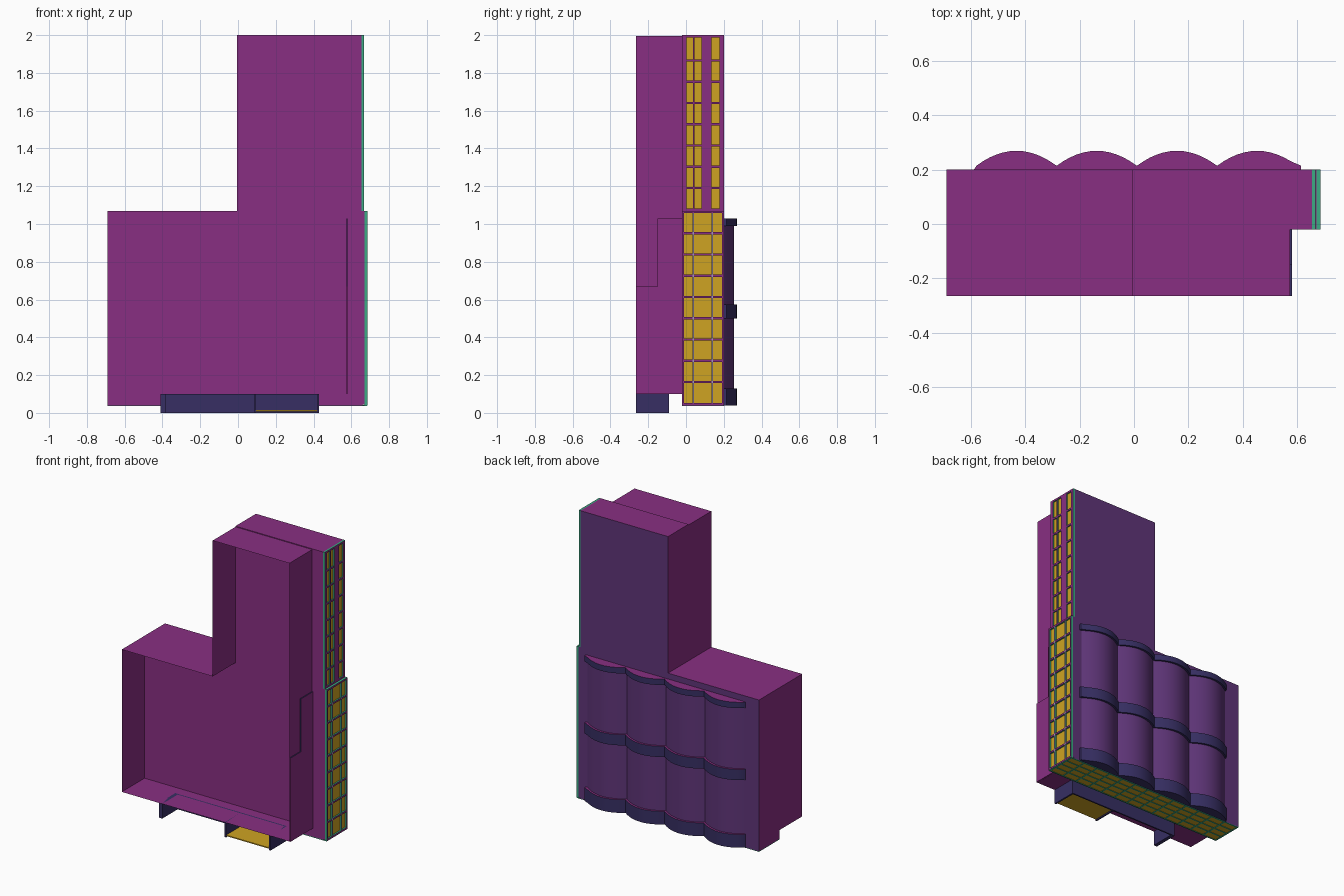
import bpy, bmesh, math

if "Cube" in bpy.data.objects:
    bpy.data.objects.remove(bpy.data.objects["Cube"])

def material(name, rgb):
    m = bpy.data.materials.new(name)
    m.diffuse_color = (*rgb, 1)
    m.use_nodes = True
    m.node_tree.nodes["Principled BSDF"].inputs["Base Color"].default_value = m.diffuse_color
    return m

PURPLE = material("purple", (0.25, 0.028, 0.225))
VIOLET = material("dark violet", (0.115, 0.036, 0.19))
NAVY = material("navy", (0.038, 0.028, 0.125))
YELLOW = material("yellow", (0.62, 0.37, 0.016))
TEAL = material("teal", (0.045, 0.40, 0.23))
LAVENDER = material("lavender", (0.36, 0.31, 0.52))

def finish(name, bm, mats, rule=None):
    bmesh.ops.recalc_face_normals(bm, faces=bm.faces)
    bm.normal_update()
    if rule:
        for f in bm.faces:
            f.material_index = rule(f)
    me = bpy.data.meshes.new(name)
    bm.to_mesh(me)
    bm.free()
    for m in mats:
        me.materials.append(m)
    ob = bpy.data.objects.new(name, me)
    bpy.context.collection.objects.link(ob)
    return ob

def prism(name, pts, place, a, b, mats, rule=None, caps=True):
    """Extrude a 2D outline from a to b; place(u, v, w) gives the 3D point."""
    bm = bmesh.new()
    ends = [[bm.verts.new(place(u, v, w)) for u, v in pts] for w in (a, b)]
    n = len(pts)
    for i in range(n):
        j = (i + 1) % n
        bm.faces.new((ends[0][i], ends[0][j], ends[1][j], ends[1][i]))
    if caps:
        bm.faces.new(ends[0])
        bm.faces.new(ends[1])
    return finish(name, bm, mats, rule)

def boxes(name, spans, mats, rule=None):
    """One object from several boxes, each given as (x0,x1,y0,y1,z0,z1)."""
    bm = bmesh.new()
    for x0, x1, y0, y1, z0, z1 in spans:
        vs = bmesh.ops.create_cube(bm, size=1)["verts"]
        for v in vs:
            v.co = (x1 if v.co.x > 0 else x0, y1 if v.co.y > 0 else y0, z1 if v.co.z > 0 else z0)
    return finish(name, bm, mats, rule)

along_y = lambda u, v, w: (u, w, v)
along_x = lambda u, v, w: (w, u, v)
along_z = lambda u, v, w: (u, v, w)

# Rear slab of the building: L outline, violet on its back
prism("rear_body",
      [(-.69, .04), (-.69, 1.07), (-.005, 1.07), (-.005, 2), (.655, 2), (.655, 1.07), (.67, 1.07), (.67, .045), (.66, .045), (.66, .04)],
      along_y, -.02, .20, [PURPLE, VIOLET], lambda f: int(f.normal.y > .5))

# Open-fronted shell of thin walls in front of the slab
prism("front_shell",
      [(-.69, .10), (-.69, 1.07), (-.005, 1.07), (-.005, 1.995), (.573, 1.995), (.573, .10)],
      along_y, -.265, -.02, [PURPLE], caps=False)

# Stepped cladding on the right shell wall, with navy edges
prism("side_cladding",
      [(-.265, .10), (-.02, .10), (-.02, 1.03), (-.15, 1.03), (-.15, .67), (-.265, .67)],
      along_x, .574, .581, [PURPLE, NAVY],
      lambda f: int(abs(f.normal.x) < .5 and f.calc_center_median().z > .5))

# Window grids on the right side: purple bars facing out, teal on their flanks
side_rule = lambda f: 0 if f.normal.x > .5 else 1
STEP = .1125

def side_bars(x0, x1, z0, z1, rows, cols):
    spans = [(x0, x1, a, b, z0, z1) for a, b in cols]
    spans += [(x0, x1, -.02, .20, z0, z0 + .012), (x0, x1, -.02, .20, z1 - .012, z1)]
    spans += [(x0, x1 - .001, -.015, .195, z - .006, z + .006) for z in rows]
    return spans

boxes("lower_window_frame",
      side_bars(.67, .685, .04, 1.07, [.163 + STEP * i for i in range(8)], [(-.02, -.01), (.19, .20)]),
      [PURPLE, TEAL], side_rule)
boxes("lower_window_mullions", [(.67, .6845, y, y + .009, .05, 1.06) for y in (.034, .135)],
      [LAVENDER, TEAL], side_rule)
boxes("lower_window_pane", [(.669, .674, -.01, .19, .05, 1.06)], [YELLOW])
boxes("upper_window_frame",
      side_bars(.655, .668, 1.07, 2, [1.19 + STEP * i for i in range(8) if i < 7],
                [(-.02, .002), (.037, .045), (.083, .135), (.178, .20)]),
      [PURPLE, TEAL], side_rule)
boxes("upper_window_pane", [(.654, .659, 0, .18, 1.08, 1.99)], [YELLOW])

# Yellow grid under the slab
xs = [-.69 + 1.362 * i / 13 for i in range(14)]
grid = [(x, x + .01, -.02, .20, .036, .041) for x in xs]
grid += [(-.69, .682, y, y + .009, .036, .041) for y in (-.02, .034, .088, .14, .191)]
boxes("underside_grid", grid, [TEAL])
boxes("underside_pane", [(-.685, .68, -.015, .195, .0385, .0405)], [YELLOW])

# Four scalloped columns on the back, with three bands
def scallops(grow):
    pts = [(.60 + grow, .19)]
    for k in (3, 2, 1, 0):
        c = -.432 + .295 * k
        for i in range(13 if k == 0 else 12):
            t = 1 - i / 6
            pts.append((c + .1475 * t + (grow if k == 3 and i == 0 else 0),
                        .20 + grow + .055 * (1 - t * t)))
    pts.append((-.58 - grow, .19))
    return pts

def smooth(ob):
    bpy.ops.object.select_all(action='DESELECT')
    ob.select_set(True)
    bpy.context.view_layer.objects.active = ob
    bpy.ops.object.shade_smooth_by_angle(angle=math.radians(30))

top_rule = lambda f: int(f.normal.z > .5)
smooth(prism("scalloped_columns", scallops(0), along_z, .045, 1.025, [VIOLET, PURPLE], top_rule))
for name, z0, z1 in (("base_band", .04, .13), ("middle_band", .50, .573), ("top_band", .99, 1.03)):
    smooth(prism(name, scallops(.014), along_z, z0, z1, [NAVY, PURPLE], top_rule))

# Navy plinth under the shell: back board, side fins and a shallow tray
boxes("plinth", [(-.41, .43, -.10, -.09, 0, .10),
                 (-.41, -.385, -.265, -.10, 0, .10),
                 (.085, .095, -.265, -.10, 0, .10),
                 (.418, .43, -.265, -.10, 0, .10)], [NAVY])
boxes("tray_floor", [(.095, .418, -.262, -.10, .008, .015)], [YELLOW])
